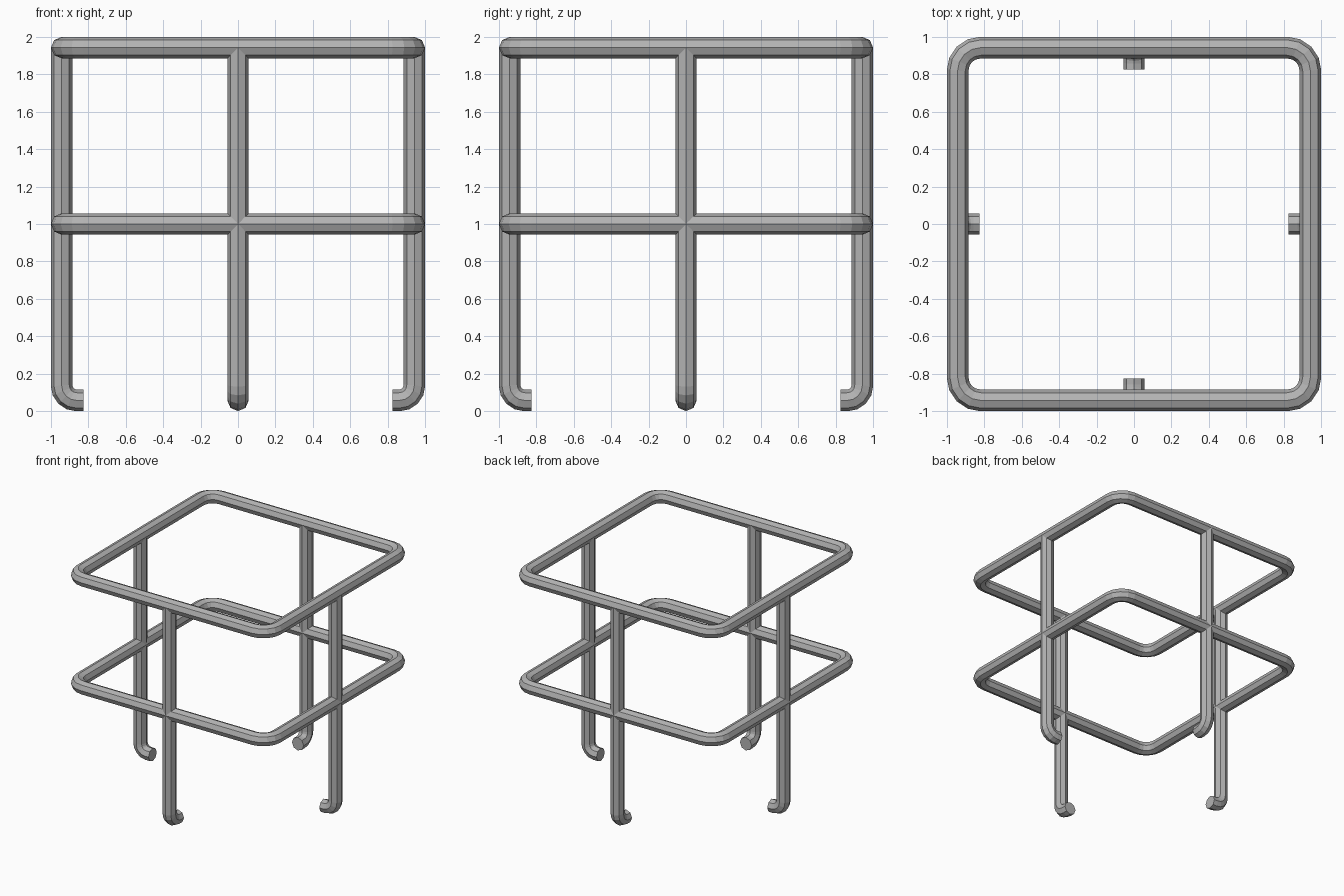
import bpy, bmesh
from math import pi, sin, cos
from mathutils import Vector, Matrix

cube = bpy.data.objects.get("Cube")
if cube:
    bpy.data.objects.remove(cube)

R = 0.057          # tube radius
H = 1 - R          # half width of the frame centreline
SIDES = 8

metal = bpy.data.materials.new("grey_metal")
metal.use_nodes = True
GREY = (0.45, 0.45, 0.45, 1)
metal.diffuse_color = GREY
metal.node_tree.nodes["Principled BSDF"].inputs["Base Color"].default_value = GREY


def arc(cx, cy, radius, start, steps=4):
    """Quarter turn in the path plane."""
    return [(cx + radius * cos(start + pi / 2 * i / steps),
             cy + radius * sin(start + pi / 2 * i / steps)) for i in range(steps + 1)]


def tube(name, path, matrix, closed):
    """Sweep an octagon along a flat path with mitred joints."""
    pts = [Vector(p) for p in path]
    n = len(pts)
    bm = bmesh.new()
    rings = []
    for i, p in enumerate(pts):
        before = pts[i - 1] if closed or i > 0 else None
        after = pts[(i + 1) % n] if closed or i < n - 1 else None
        d_in = (p - before).normalized() if before else (after - p).normalized()
        d_out = (after - p).normalized() if after else d_in
        t = (d_in + d_out).normalized()
        side = Vector((t.y, -t.x)) / t.dot(d_in)
        ring = []
        for k in range(SIDES):
            a = 2 * pi * k / SIDES
            q = p + side * R * cos(a)
            ring.append(bm.verts.new((q.x, q.y, R * sin(a))))
        rings.append(ring)
    for i in range(n if closed else n - 1):
        a, b = rings[i], rings[(i + 1) % n]
        for k in range(SIDES):
            m = (k + 1) % SIDES
            bm.faces.new((a[k], a[m], b[m], b[k]))
    if not closed:
        bm.faces.new(rings[0])
        bm.faces.new(rings[-1])
    bmesh.ops.recalc_face_normals(bm, faces=bm.faces)
    mesh = bpy.data.meshes.new(name)
    bm.to_mesh(mesh)
    bm.free()
    mesh.materials.append(metal)
    obj = bpy.data.objects.new(name, mesh)
    obj.matrix_world = matrix
    bpy.context.collection.objects.link(obj)


# Rounded square hoops
CORNER = 0.123
c = H - CORNER
hoop = []
for i, (sx, sy) in enumerate([(1, 1), (-1, 1), (-1, -1), (1, -1)]):
    hoop += arc(sx * c, sy * c, CORNER, i * pi / 2)
for name, z in (("top_hoop", H + 1), ("middle_hoop", 1.0)):
    tube(name, hoop, Matrix.Translation((0, 0, z)), True)

# Legs with feet hooked inwards, drawn upright then turned around z
BEND = 0.08
foot = [(x, -y) for x, y in arc(H - BEND, -R - BEND, BEND, 0)]
leg = [(H, H + 1)] + foot + [(0.825, R)]
upright = Matrix.Rotation(pi / 2, 4, 'X')
for i, name in enumerate(("left_leg", "back_leg", "right_leg", "front_leg")):
    tube(name, leg, Matrix.Rotation(i * pi / 2, 4, 'Z') @ upright, False)
